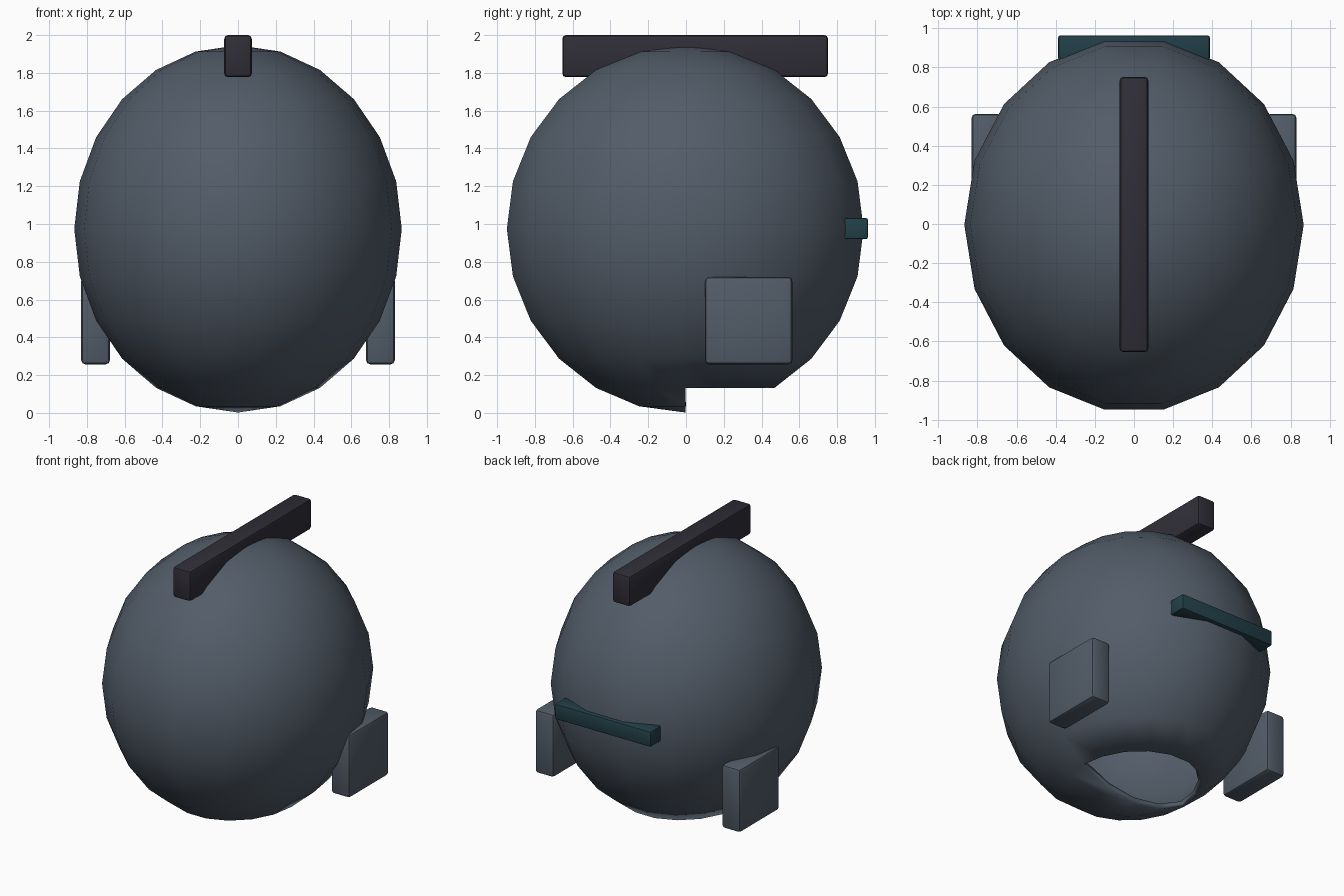
import bpy, bmesh, math
from mathutils import Matrix, Vector

if "Cube" in bpy.data.objects:
    bpy.data.objects.remove(bpy.data.objects["Cube"])


def material(name, rgb):
    m = bpy.data.materials.new(name)
    m.diffuse_color = (*rgb, 1)
    m.use_nodes = True
    m.node_tree.nodes["Principled BSDF"].inputs["Base Color"].default_value = m.diffuse_color
    return m


SLATE = material("slate_grey", (0.085, 0.108, 0.140))
CHARCOAL = material("charcoal", (0.030, 0.027, 0.038))
TEAL = material("dark_teal", (0.016, 0.050, 0.066))


def finish(name, bm, mat, angle):
    mesh = bpy.data.meshes.new(name)
    bm.to_mesh(mesh)
    bm.free()
    mesh.materials.append(mat)
    obj = bpy.data.objects.new(name, mesh)
    bpy.context.collection.objects.link(obj)
    bpy.ops.object.select_all(action='DESELECT')
    obj.select_set(True)
    bpy.context.view_layer.objects.active = obj
    bpy.ops.object.shade_smooth_by_angle(angle=math.radians(angle))
    return obj


def rounded_box(name, lo, hi, bevel, mat):
    lo, hi = Vector(lo), Vector(hi)
    bm = bmesh.new()
    bmesh.ops.create_cube(bm, size=1)
    bmesh.ops.scale(bm, vec=hi - lo, verts=bm.verts)
    bmesh.ops.translate(bm, vec=(lo + hi) / 2, verts=bm.verts)
    bmesh.ops.bevel(bm, geom=bm.edges[:], offset=bevel, segments=2,
                    profile=0.5, affect='EDGES')
    return finish(name, bm, mat, 30)


# Shell: stretched sphere with the neck opening in the lower back
bm = bmesh.new()
bmesh.ops.create_uvsphere(bm, u_segments=18, v_segments=12, radius=1,
                          matrix=Matrix.Rotation(math.pi / 2, 4, 'Z'))
opening = [f for f in bm.faces
           if f.calc_center_median().z < -0.87 and f.calc_center_median().y > 0.02]
bmesh.ops.delete(bm, geom=opening, context='FACES')
bmesh.ops.scale(bm, vec=(0.867, 0.959, 0.972), verts=bm.verts)
bmesh.ops.translate(bm, vec=(0, -0.004, 0.974), verts=bm.verts)
shell = finish("shell", bm, SLATE, 40)
wall = shell.modifiers.new("wall", 'SOLIDIFY')
wall.thickness = 0.04
wall.offset = -1

# Crest along the top
rounded_box("crest", (-0.073, -0.655, 1.777), (0.073, 0.752, 2.0), 0.02, CHARCOAL)

# Bar across the back
rounded_box("back_bar", (-0.387, 0.838, 0.92), (0.387, 0.963, 1.032), 0.01, TEAL)

# Side pads
for side, name in ((1, "right_pad"), (-1, "left_pad")):
    x = sorted((side * 0.678, side * 0.83))
    rounded_box(name, (x[0], 0.1, 0.257), (x[1], 0.563, 0.72), 0.022, SLATE)
